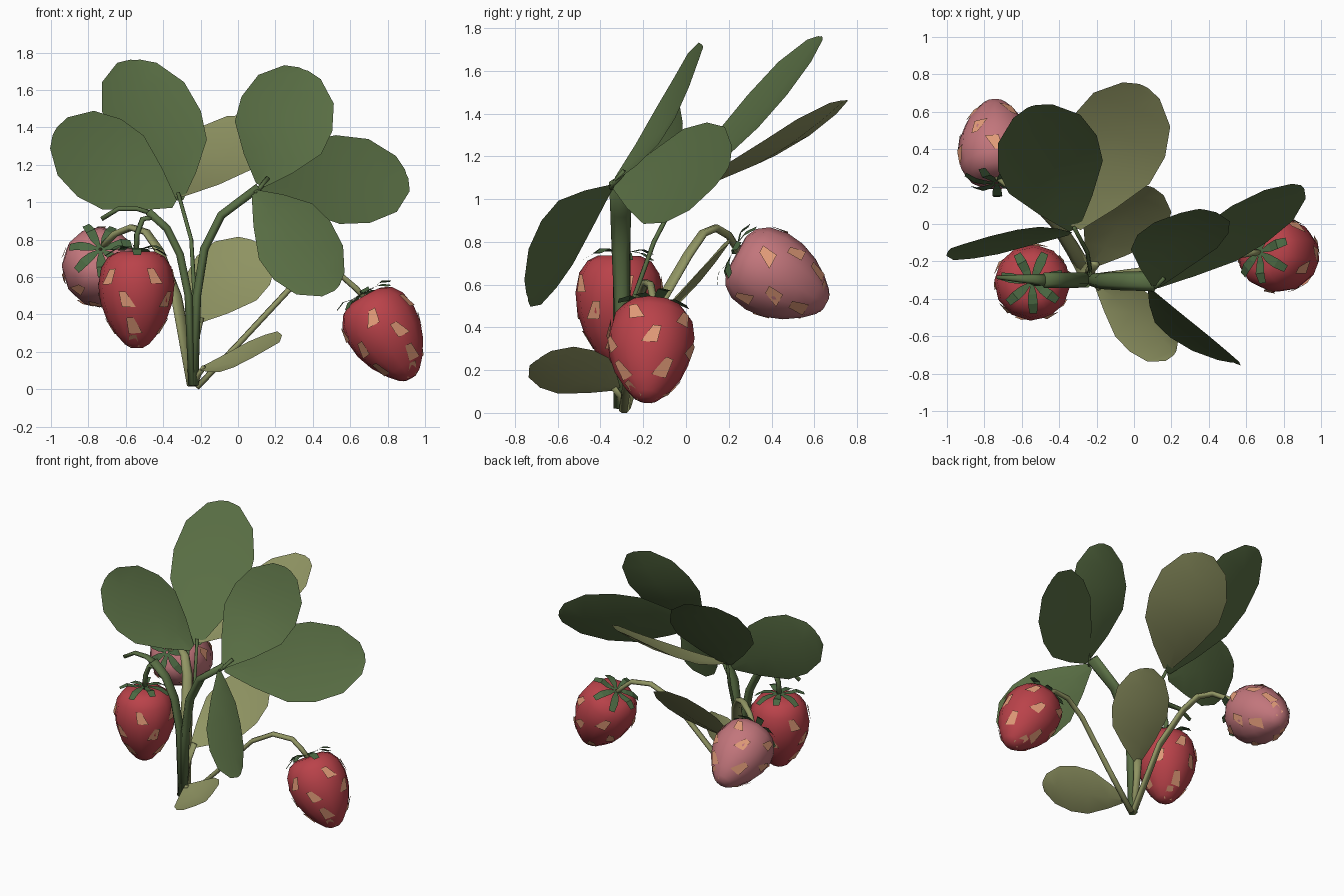
import bpy, bmesh, math
from mathutils import Vector as V

if "Cube" in bpy.data.objects:
    bpy.data.objects.remove(bpy.data.objects["Cube"])


def material(name, rgb):
    m = bpy.data.materials.new(name)
    m.diffuse_color = (*rgb, 1)
    m.use_nodes = True
    m.node_tree.nodes["Principled BSDF"].inputs["Base Color"].default_value = m.diffuse_color
    return m


GREEN = material("leaf green", (0.10, 0.157, 0.058))
OLIVE = material("young leaf olive", (0.28, 0.30, 0.125))
RED = material("ripe red", (0.49, 0.055, 0.068))
PINK = material("unripe pink", (0.54, 0.18, 0.20))
SEED = material("seed tan", (0.76, 0.33, 0.19))
CALYX = material("calyx green", (0.07, 0.14, 0.055))


def mesh_object(name, verts, faces, mat, smooth=False):
    me = bpy.data.meshes.new(name)
    me.from_pydata([tuple(v) for v in verts], [], faces)
    me.materials.append(mat)
    bm = bmesh.new()
    bm.from_mesh(me)
    bmesh.ops.recalc_face_normals(bm, faces=bm.faces[:])
    bm.to_mesh(me)
    bm.free()
    for p in me.polygons:
        p.use_smooth = smooth
    ob = bpy.data.objects.new(name, me)
    bpy.context.collection.objects.link(ob)
    return ob


def stem(name, pts, wide0, wide1, thin, mat, sides=6):
    """Flattened tapered stem; its wide axis is level and square to its arch."""
    pts = [V(p) for p in pts]
    verts, faces, n = [], [], len(pts)
    run = pts[-1] - pts[0]
    side = V((run.x, run.y, 0)).cross(V((0, 0, 1))).normalized()
    for i, p in enumerate(pts):
        d = (pts[min(i + 1, n - 1)] - pts[max(i - 1, 0)]).normalized()
        up = d.cross(side).normalized()
        wide = wide0 + (wide1 - wide0) * min(1, i / (n - 1))
        for k in range(sides):
            a = math.tau * k / sides
            verts.append(p + side * math.cos(a) * wide + up * math.sin(a) * thin)
    for i in range(n - 1):
        for k in range(sides):
            k2 = (k + 1) % sides
            faces.append((i * sides + k, i * sides + k2, (i + 1) * sides + k2, (i + 1) * sides + k))
    faces += [tuple(range(sides)), tuple(range((n - 1) * sides, n * sides))]
    return mesh_object(name, verts, faces, mat, True)


LEAF = [(0, 0.10), (0.2, 0.54), (0.43, 0.95), (0.63, 1.0), (0.83, 0.83), (0.97, 0.40), (1, 0.1)]


def leaf(name, base, tip, width_dir, half, mat, sag=0.03, fold=0.035):
    """Rounded blade, slightly folded along its midrib."""
    base, tip = V(base), V(tip)
    d = (tip - base).normalized()
    w = V(width_dir)
    w = (w - d * w.dot(d)).normalized()
    n = d.cross(w)
    if n.z < 0:
        n = -n
    verts, faces = [], []
    for t, k in LEAF:
        mid = base.lerp(tip, t) - n * sag * math.sin(math.pi * t)
        verts += [mid - w * half * k + n * fold * k, mid, mid + w * half * k + n * fold * k]
    for i in range(len(LEAF) - 1):
        for j in range(2):
            a = i * 3 + j
            faces.append((a, a + 1, a + 4, a + 3))
    return mesh_object(name, verts, faces, mat, True)


BERRY = [(0.0, 0.10), (0.05, 0.15), (0.16, 0.188), (0.34, 0.204), (0.52, 0.194),
         (0.70, 0.161), (0.86, 0.11), (0.96, 0.065), (1.0, 0.03)]


def berry_radius(t):
    for (t0, r0), (t1, r1) in zip(BERRY, BERRY[1:]):
        if t <= t1:
            return r0 + (r1 - r0) * (t - t0) / (t1 - t0)
    return 0.03


def berry(name, top, tip, mat, spin, sides=12):
    top, tip = V(top), V(tip)
    axis = tip - top
    length = axis.length
    q = axis.to_track_quat('Z', 'Y')

    def at(r, a, h):
        return top + q @ V((r * math.cos(a), r * math.sin(a), h))

    # fruit body
    verts = [at(r, math.tau * k / sides, t * length) for t, r in BERRY for k in range(sides)]
    faces = []
    n = len(BERRY)
    for i in range(n - 1):
        for k in range(sides):
            k2 = (k + 1) % sides
            faces.append((i * sides + k, i * sides + k2, (i + 1) * sides + k2, (i + 1) * sides + k))
    faces += [tuple(range(sides)), tuple(range((n - 1) * sides, n * sides))]
    mesh_object(name, verts, faces, mat, True)

    # seeds: thin tapered plates in staggered rings
    verts, faces = [], []
    for ring, (t, count) in enumerate([(0.26, 5), (0.50, 5), (0.77, 4), (0.95, 2)]):
        for k in range(count):
            a = math.tau * (k + 0.5 * (ring % 2)) / count + spin + ring * 0.15
            s = len(verts)
            for dt, half in ((-0.08, 0.02), (0.08, 0.038)):
                tt = min(max(t + dt, 0.02), 0.99)
                r = berry_radius(tt) + 0.007
                da = min(half / max(r, 0.03), 0.7)
                skew = 0.08 * (-1) ** k * (1 if dt > 0 else -1)
                verts += [at(r, a - da + skew, tt * length), at(r, a + da + skew, tt * length)]
            faces.append((s, s + 1, s + 3, s + 2))
    mesh_object(name + "_seeds", verts, faces, SEED)

    # calyx: ring of bent strips hugging the shoulder
    verts, faces = [], []
    for k in range(7):
        a = math.tau * k / 7 + 0.2
        lift = 0.02 if k % 2 else 0.0
        s = len(verts)
        for r, h, half in ((0.01, -0.018, 0.008), (0.07, -0.02, 0.024),
                           (0.12, -0.012 - lift, 0.027), (0.17, 0.02 - lift * 1.5, 0.02)):
            da = min(math.atan2(half, r), 0.7)
            verts += [at(r, a - da, h), at(r, a + da, h)]
        faces += [(s + 2 * i, s + 2 * i + 1, s + 2 * i + 3, s + 2 * i + 2) for i in range(3)]
    mesh_object(name + "_calyx", verts, faces, CALYX)


# Berries
berry("front_berry", (-0.545, -0.31, 0.735), (-0.54, -0.32, 0.22), RED, 0.3)
berry("right_berry", (0.68, -0.15, 0.495), (0.925, -0.185, 0.06), RED, 0.6)
berry("back_berry", (-0.735, 0.235, 0.74), (-0.745, 0.655, 0.51), PINK, 0.3)

# Leaves of the left cluster
leaf("left_upper_leaf", (-0.32, -0.03, 1.01), (-0.55, 0.63, 1.76), (1, 0.1, -0.25), 0.28, GREEN, 0.03)
leaf("left_side_leaf", (-0.34, -0.05, 0.99), (-0.98, -0.13, 1.38), (0.4, 0.25, 0.65), 0.25, GREEN)
leaf("back_leaf", (-0.31, -0.02, 1.03), (0.05, 0.74, 1.46), (0.9, -0.4, -0.05), 0.27, OLIVE, 0.06)

# Leaves of the right cluster
leaf("right_upper_leaf", (0.12, -0.33, 1.09), (0.35, 0.08, 1.71), (1, 0.12, -0.2), 0.26, GREEN, 0.06)
leaf("right_side_leaf", (0.12, -0.33, 1.07), (0.90, 0.20, 1.15), (0, 0.33, 0.5), 0.27, GREEN)
leaf("right_lower_leaf", (0.09, -0.35, 1.05), (0.53, -0.74, 0.54), (0.22, -0.01, 0.37), 0.22, GREEN, -0.02)

# Low young leaves
leaf("middle_leaf", (-0.22, -0.22, 0.36), (0.09, 0.20, 0.79), (0.43, -0.1, -0.12), 0.22, OLIVE)
leaf("low_leaf", (-0.2, -0.32, 0.11), (0.22, -0.69, 0.25), (0.5, 0.42, 0.42), 0.175, OLIVE)

# Green stalks
stem("right_stalk", [(-0.235, -0.3, 0.02), (-0.22, -0.3, 0.5), (-0.18, -0.305, 0.75), (-0.09, -0.305, 0.93),
                     (0.11, -0.305, 1.08)], 0.03, 0.055, 0.026, GREEN)
stem("left_stalk", [(-0.245, -0.3, 0.02), (-0.265, -0.3, 0.5), (-0.31, -0.3, 0.72), (-0.38, -0.3, 0.86),
                    (-0.48, -0.3, 0.95)], 0.04, 0.042, 0.024, GREEN)
stem("bare_sprig", [(-0.46, -0.3, 0.94), (-0.54, -0.295, 0.965), (-0.64, -0.29, 0.965), (-0.73, -0.285, 0.91)],
     0.035, 0.01, 0.014, GREEN)
stem("front_berry_stem", [(-0.45, -0.3, 0.92), (-0.51, -0.305, 0.91), (-0.54, -0.31, 0.83), (-0.545, -0.31, 0.72)],
     0.03, 0.016, 0.016, GREEN)
stem("left_leaf_stem", [(-0.24, -0.28, 0.03), (-0.235, -0.24, 0.55), (-0.25, -0.15, 0.8), (-0.32, -0.02, 1.05)],
     0.012, 0.011, 0.011, GREEN)
stem("cluster_stem", [(0.09, -0.35, 1.05), (0.12, -0.33, 1.08), (0.16, -0.29, 1.13)], 0.014, 0.012, 0.012, GREEN)

# Olive stalks
stem("back_berry_stem", [(-0.24, -0.29, 0.02), (-0.33, -0.13, 0.5), (-0.42, 0.01, 0.74), (-0.49, 0.08, 0.84),
                         (-0.57, 0.14, 0.865), (-0.66, 0.2, 0.83), (-0.735, 0.25, 0.75)], 0.045, 0.016, 0.018, OLIVE)
stem("right_berry_stem", [(-0.22, -0.29, 0.01), (0.0, -0.26, 0.24), (0.27, -0.22, 0.53), (0.42, -0.19, 0.61),
                          (0.56, -0.165, 0.6), (0.63, -0.155, 0.54), (0.68, -0.15, 0.485)], 0.024, 0.016, 0.017, OLIVE)
stem("middle_leaf_stem", [(-0.24, -0.29, 0.02), (-0.235, -0.25, 0.25), (-0.21, -0.21, 0.38)], 0.02, 0.03, 0.016, OLIVE)
stem("low_leaf_stem", [(-0.23, -0.3, 0.02), (-0.21, -0.31, 0.08), (-0.18, -0.34, 0.12)], 0.018, 0.02, 0.012, OLIVE)
